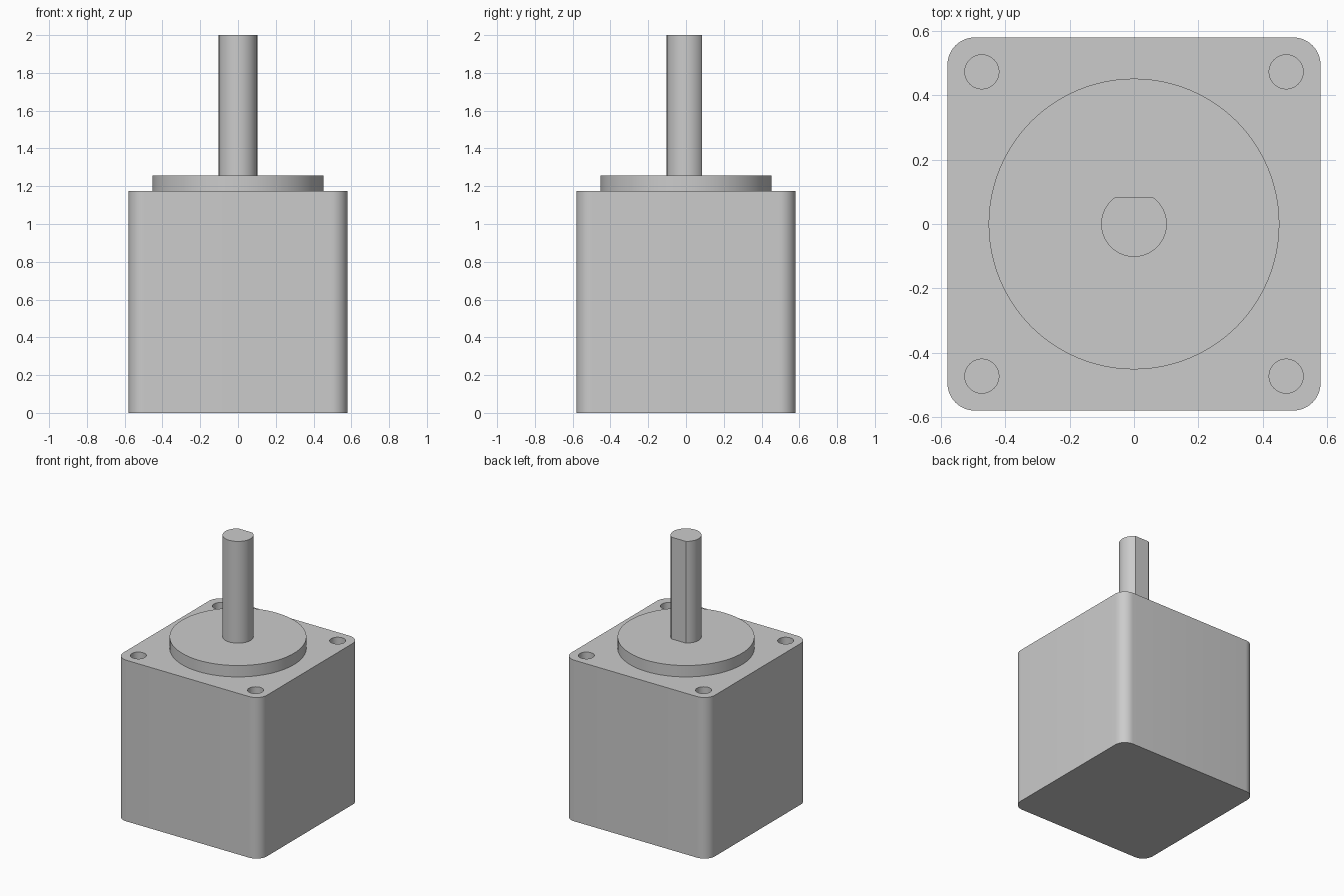
import bpy, bmesh, math

cube = bpy.data.objects.get("Cube")
if cube:
    bpy.data.objects.remove(cube, do_unlink=True)

HALF, CORNER, BODY_TOP = 0.58, 0.085, 1.175
PILOT_R, PILOT_TOP = 0.452, 1.258
SHAFT_R, FLAT_Y = 0.102, 0.084
HOLE_R, HOLE_POS, HOLE_DEPTH = 0.053, 0.473, 0.2

grey = bpy.data.materials.new("metal_grey")
grey.use_nodes = True
COLOUR = (0.6, 0.6, 0.6, 1)
grey.diffuse_color = COLOUR
grey.node_tree.nodes["Principled BSDF"].inputs["Base Color"].default_value = COLOUR


def arc(cx, cy, r, start, end, steps):
    return [(cx + r * math.cos(start + (end - start) * i / steps),
             cy + r * math.sin(start + (end - start) * i / steps))
            for i in range(steps + 1)]


def circle(cx, cy, r, steps=64):
    return arc(cx, cy, r, 0, math.tau, steps)[:-1]


def prism(name, outlines, z0, z1):
    """Extrude closed outlines from z0 up to z1."""
    bm = bmesh.new()
    for outline in outlines:
        face = bm.faces.new([bm.verts.new((x, y, z0)) for x, y in outline])
        top = bmesh.ops.extrude_face_region(bm, geom=[face], use_keep_orig=True)
        bmesh.ops.translate(bm, vec=(0, 0, z1 - z0),
                            verts=[v for v in top["geom"] if isinstance(v, bmesh.types.BMVert)])
    bmesh.ops.recalc_face_normals(bm, faces=bm.faces)
    mesh = bpy.data.meshes.new(name)
    bm.to_mesh(mesh)
    bm.free()
    mesh.materials.append(grey)
    obj = bpy.data.objects.new(name, mesh)
    bpy.context.collection.objects.link(obj)
    return obj


def activate(obj):
    bpy.ops.object.select_all(action='DESELECT')
    obj.select_set(True)
    bpy.context.view_layer.objects.active = obj


# Housing: square block with rounded upright edges
c = HALF - CORNER
outline = []
for i, (sx, sy) in enumerate([(1, 1), (-1, 1), (-1, -1), (1, -1)]):
    a = i * math.pi / 2
    outline += arc(sx * c, sy * c, CORNER, a, a + math.pi / 2, 12)
body = prism("motor_body", [outline], 0, BODY_TOP)

# Four blind mounting holes
holes = [circle(sx * HOLE_POS, sy * HOLE_POS, HOLE_R, 32) for sx in (-1, 1) for sy in (-1, 1)]
cutter = prism("hole_cutter", holes, BODY_TOP - HOLE_DEPTH, BODY_TOP + 0.1)
cutter.hide_render = True
cut = body.modifiers.new("mounting_holes", 'BOOLEAN')
cut.operation, cut.solver, cut.object = 'DIFFERENCE', 'EXACT', cutter
activate(body)
bpy.ops.object.modifier_apply(modifier=cut.name)
bpy.data.objects.remove(cutter, do_unlink=True)

# Raised round pilot
pilot = prism("pilot_disc", [circle(0, 0, PILOT_R, 96)], BODY_TOP - 0.02, PILOT_TOP)

# Output shaft with a flat along its back
a = math.asin(FLAT_Y / SHAFT_R)
shaft = prism("output_shaft", [arc(0, 0, SHAFT_R, math.pi - a, math.tau + a, 48)],
              PILOT_TOP - 0.02, 2)

for obj in (body, pilot, shaft):
    activate(obj)
    bpy.ops.object.shade_smooth_by_angle(angle=math.radians(25))
